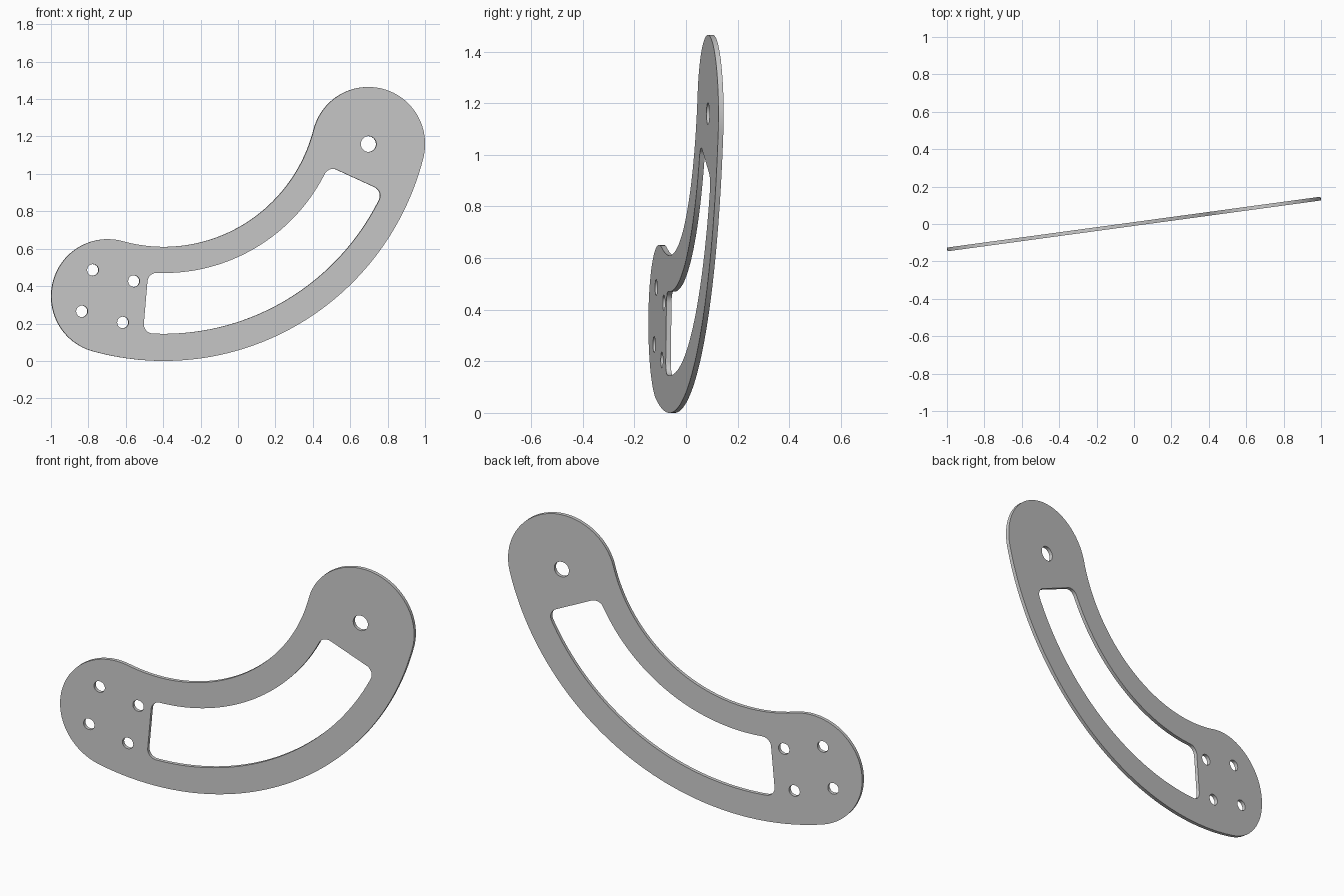
import bpy
from math import sin, cos, asin, radians, degrees

if "Cube" in bpy.data.objects:
    bpy.data.objects.remove(bpy.data.objects["Cube"])

# Layout: everything is laid out around one bend centre, in the plate's own plane
CX, CY = -0.4005, 1.445
MID, END_R = 1.14, 0.305            # centre-line radius and end radius
A_LEFT, A_RIGHT = -105.4, -14.5     # angles of the two rounded ends
THICK = 0.02


def polar(r, a):
    return CX + r * cos(radians(a)), CY + r * sin(radians(a))


def arc(c, r, a0, a1, n):
    return [(c[0] + r * cos(radians(a0 + (a1 - a0) * i / n)),
             c[1] + r * sin(radians(a0 + (a1 - a0) * i / n))) for i in range(n + 1)]


def circle(c, r, n=40):
    return arc(c, r, 0, 360, n)[:-1]


C = (CX, CY)
left, right = polar(MID, A_LEFT), polar(MID, A_RIGHT)

# Outer outline: curved band with rounded ends
outline = (arc(C, MID + END_R, A_LEFT, A_RIGHT, 72)[:-1]
           + arc(right, END_R, A_RIGHT, A_RIGHT + 180, 48)[:-1]
           + arc(C, MID - END_R, A_RIGHT, A_LEFT, 56)[:-1]
           + arc(left, END_R, A_LEFT + 180, A_LEFT + 360, 48)[:-1])

# Curved window with filleted corners
RO, RI, F = 1.30, 0.975, 0.05
W0, W1 = -95.0, -24.4
do, di = degrees(asin(F / (RO - F))), degrees(asin(F / (RI + F)))
window = (arc(C, RO, W0 + do, W1 - do, 64)
          + arc(polar(RO - F, W1 - do), F, W1 - do, W1 + 90, 10)[1:]
          + arc(polar(RI + F, W1 - di), F, W1 + 90, W1 + 180 - di, 10)
          + arc(C, RI, W1 - di, W0 + di, 56)[1:]
          + arc(polar(RI + F, W0 + di), F, W0 + di + 180, W0 + 270, 10)[1:]
          + arc(polar(RO - F, W0 + do), F, W0 + 270, W0 + do + 360, 10)[:-1])

# Pivot hole and the square pattern of four bolt holes
loops = [outline, window, circle(right, 0.042)]
for k in range(4):
    a = radians(30 + 90 * k)
    loops.append(circle((left[0] + 0.162 * cos(a), left[1] + 0.162 * sin(a)), 0.031, 32))

# Filled, extruded plate, stood upright and turned slightly
curve = bpy.data.curves.new("curved_arm_plate", 'CURVE')
curve.dimensions = '2D'
curve.fill_mode = 'BOTH'
curve.extrude = THICK / 2
for pts in loops:
    s = curve.splines.new('POLY')
    s.points.add(len(pts) - 1)
    for p, (x, y) in zip(s.points, pts):
        p.co = (x, y, 0, 1)
    s.use_cyclic_u = True
plate = bpy.data.objects.new("curved_arm_plate", curve)
bpy.context.collection.objects.link(plate)
plate.rotation_euler = (radians(90), 0, radians(7.75))
bpy.context.view_layer.objects.active = plate
plate.select_set(True)
bpy.ops.object.convert(target='MESH')
plate = bpy.context.view_layer.objects.active

# Weld the faces to the rim and shade
bpy.ops.object.mode_set(mode='EDIT')
bpy.ops.mesh.select_all(action='SELECT')
bpy.ops.mesh.remove_doubles(threshold=0.0001)
bpy.ops.mesh.normals_make_consistent(inside=False)
bpy.ops.object.mode_set(mode='OBJECT')
bpy.ops.object.shade_smooth_by_angle(angle=radians(30))
